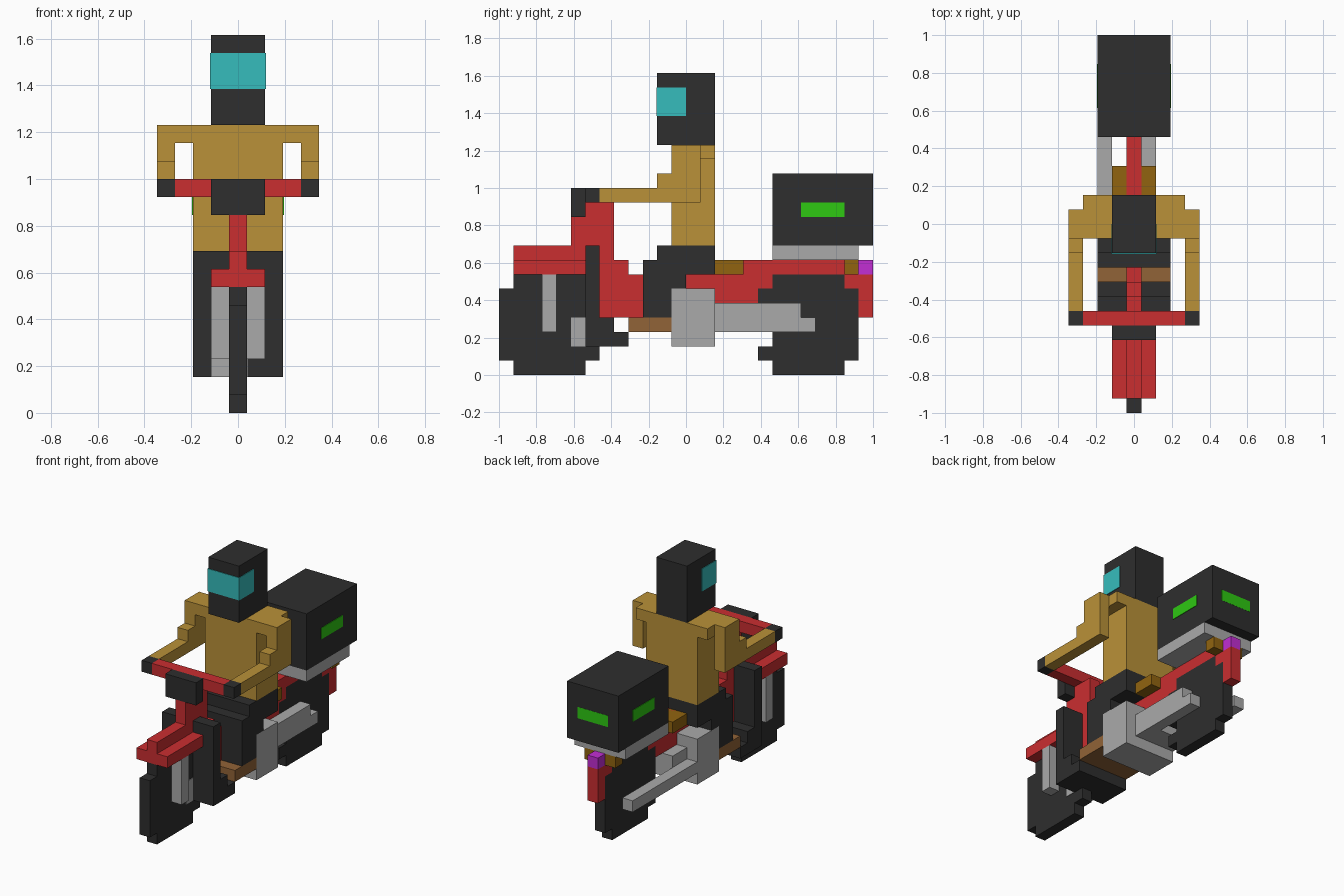
import bpy, bmesh
from mathutils import Matrix, Vector

if "Cube" in bpy.data.objects:
    bpy.data.objects.remove(bpy.data.objects["Cube"])

U = 1 / 13  # one block


def material(name, rgb):
    lin = [((c / 255 + 0.055) / 1.055) ** 2.4 for c in rgb] + [1]
    m = bpy.data.materials.new(name)
    m.use_nodes = True
    m.diffuse_color = lin
    m.node_tree.nodes["Principled BSDF"].inputs["Base Color"].default_value = lin
    return m


BLACK = material("black", (46, 46, 46))
RED = material("red", (202, 46, 48))
GREY = material("grey", (170, 170, 170))
TAN = material("tan", (186, 145, 56))
BROWN = material("brown", (145, 99, 55))
OCHRE = material("ochre", (145, 100, 16))
TEAL = material("teal", (54, 188, 188))
GREEN = material("green", (46, 200, 18))
PURPLE = material("purple", (194, 46, 212))


def blocks(name, mat, boxes, mirror=False):
    """Boxes are (x0, x1, y0, y1, z0, z1) in blocks; y counts from the front."""
    bm = bmesh.new()
    for x0, x1, y0, y1, z0, z1 in boxes:
        spans = [(x0, x1), (-x1, -x0)] if mirror else [(x0, x1)]
        for a, b in spans:
            mid = Vector(((a + b) / 2, (y0 + y1) / 2 - 13, (z0 + z1) / 2)) * U
            size = Vector((b - a, y1 - y0, z1 - z0)) * U
            bmesh.ops.create_cube(bm, size=1, matrix=Matrix.LocRotScale(mid, None, size))
    me = bpy.data.meshes.new(name)
    bm.to_mesh(me)
    bm.free()
    me.materials.append(mat)
    ob = bpy.data.objects.new(name, me)
    bpy.context.collection.objects.link(ob)


H = 0.5   # half a block
E = 0.05  # thickness of thin plates

# Wheels
blocks("front_wheel", BLACK, [(-H, H, 0, 7, 1, 6), (-H, H, 1, 6, 0, 7)])
blocks("rear_wheel", BLACK, [(-H, H, 18, 25, 1, 2), (-H, H, 19, 25, 2, 3),
                             (-H, H, 18, 25, 3, 6), (-H, H, 19, 24, 0, 7)])

# Front end
blocks("front_fork", GREY, [(H, 1.5, 3, 4, 3, 7)], mirror=True)
blocks("front_brake", GREY, [(-1.5, H + E, 5, 6, 2, 4)])
blocks("front_fender", RED, [(-1.5, 1.5, 1, 6, 7, 8), (-H, H, 1, 6, 8, 9)])
blocks("steering_column", RED, [(-H, H, 5, 8, 8, 11), (-H, H, 6, 8, 11, 12)])
blocks("handlebar", RED, [(-3.5, 3.5, 6, 7, 12, 13)])
blocks("hand_grips", BLACK, [(3.5, 4.5, 6, 7, 12, 13)], mirror=True)
blocks("headlight", BLACK, [(-1.5, 1.5, 5, 6, 11, 13)])
blocks("leg_shields", BLACK, [(H, 2.5, 6, 7, 2, 9)], mirror=True)
blocks("shield_foot", BLACK, [(-2.5, 2.5, 7, 8, 2, 4), (-2.5, 2.5, 8, 9, 2, 3)])

# Frame, engine and exhausts
blocks("frame", RED, [(-H, H, 7, 9, 4, 8), (-H, H, 9, 10, 4, 7), (-H, H, 13, 15, 6, 7),
                      (-H, H, 15, 18, 5, 7), (-H, H, 18, 19, 6, 7), (-H, H, 15, 25, 7, 8)])
blocks("rear_fender", RED, [(-H, H, 24, 26, 6, 7), (-H, H, 25, 26, 4, 6)])
blocks("foot_rest", BROWN, [(-2.5, 2.5, 9, 12, 3, 4)])
blocks("engine", GREY, [(-2.5, 2.5, 12, 15, 2, 6)])
blocks("left_exhaust", GREY, [(H, 1.5, 15, 21, 3, 5), (H, 1.5, 21, 22, 3, 4)])
blocks("right_exhaust", GREY, [(-2.5, -1.5, 15, 24, 3, 4)])
blocks("swing_arm", GREY, [(-1.5, H, 15, 17, 3, 5)])
blocks("seat", OCHRE, [(-1.5, 1.5, 15, 17, 7, 8)])
blocks("turn_signals", OCHRE, [(H, 1.5, 24, 25, 7, 8)], mirror=True)
blocks("tail_light", PURPLE, [(-H, H, 25, 26, 7, 8)])

# Cargo box
blocks("cargo_rack", GREY, [(-2.5, 2.5, 19, 25, 8, 9)])
blocks("cargo_box", BLACK, [(-2.5, 2.5, 19, 26, 9, 14)])
blocks("side_stripes", GREEN, [(2.5 - E, 2.5 + E, 21, 24, 11, 12)], mirror=True)
blocks("back_stripe", GREEN, [(-1.5, 1.5, 26 - E, 26 + E / 4, 11, 12)])

# Rider
blocks("rider_legs", BLACK, [(-2.5, 2.5, 10, 12, 4, 8), (-2.5, 2.5, 11, 13, 6, 9),
                             (-2.5, 2.5, 13, 15, 7, 9)])
blocks("rider_torso", TAN, [(-2.5, 2.5, 12, 15, 9, 16)])
blocks("rider_arms", TAN, [(2.5, 3.5, 12, 15, 15, 16), (3.5, 4.5, 12, 14, 12, 16),
                           (3.5, 4.5, 11, 12, 12, 14), (3.5, 4.5, 7, 11, 12, 13)], mirror=True)
blocks("helmet", BLACK, [(-1.5, 1.5, 11, 15, 16, 21)])
blocks("visor", TEAL, [(-1.5 - E, 1.5 + E, 11 - E, 13, 18, 20)])
